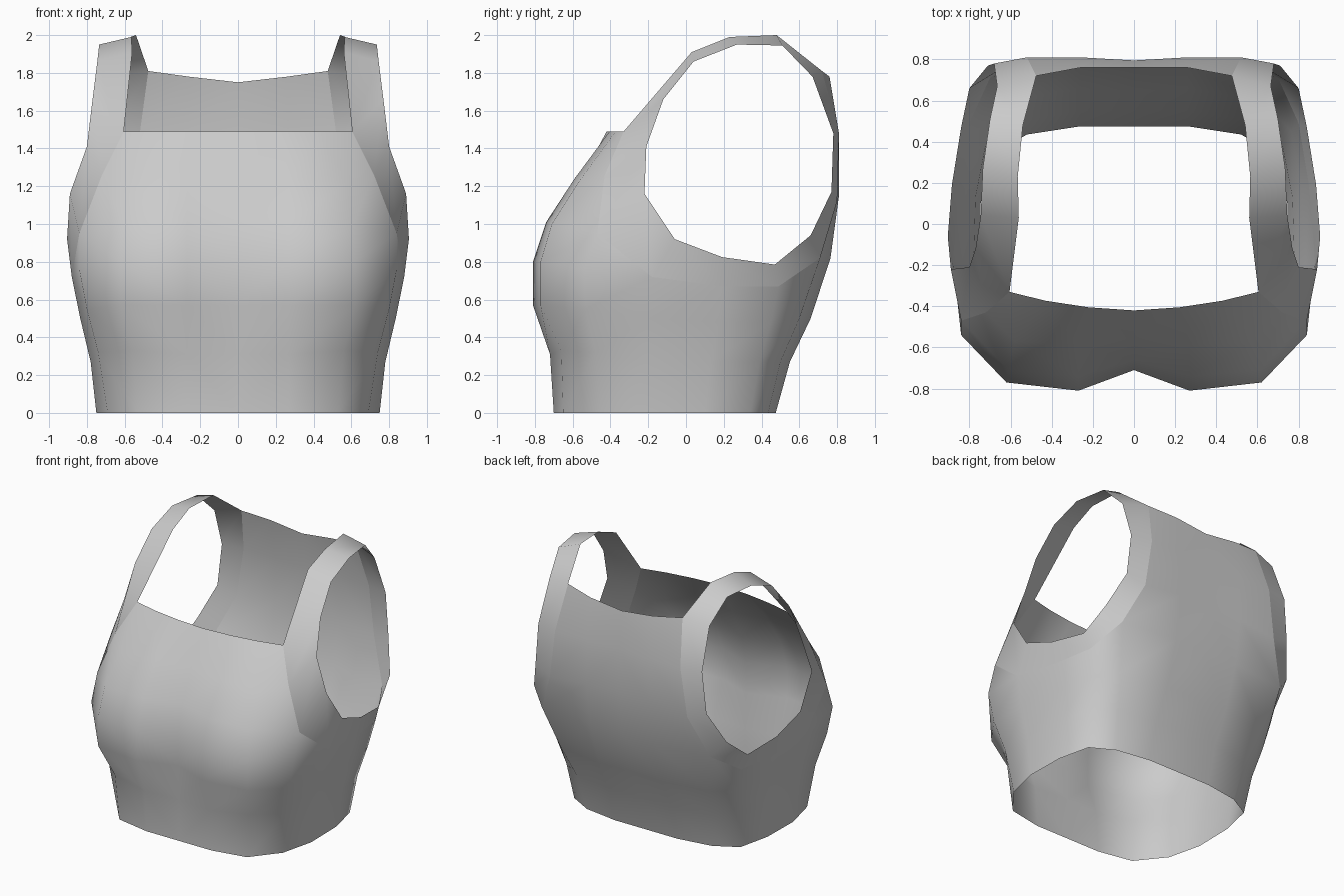
import bpy
from math import radians

if "Cube" in bpy.data.objects:
    bpy.data.objects.remove(bpy.data.objects["Cube"])


def strip(a, b, closed=False):
    """Faces joining two point rows of equal order."""
    n = min(len(a), len(b))
    return [(a[i], b[i], b[(i + 1) % n], a[(i + 1) % n])
            for i in range(n if closed else n - 1)]


def build(name, faces):
    """Weld faces by shared points, mirror across x and shade smooth."""
    index = {}
    polys = [[index.setdefault(p, len(index)) for p in f] for f in faces]
    mesh = bpy.data.meshes.new(name)
    mesh.from_pydata(list(index), [], polys)
    ob = bpy.data.objects.new(name, mesh)
    bpy.context.collection.objects.link(ob)
    bpy.ops.object.select_all(action='DESELECT')
    ob.select_set(True)
    bpy.context.view_layer.objects.active = ob
    mod = ob.modifiers.new("mirror", 'MIRROR')
    mod.merge_threshold = 0.001
    bpy.ops.object.modifier_apply(modifier=mod.name)
    bpy.ops.object.shade_smooth_by_angle(angle=radians(60))
    return ob


# front panel: height, centre y, chest y, then outer chest column and corner
front = [(0, -.70, -.70), (.31, -.70, -.72), (.57, -.71, -.81), (.80, -.71, -.81),
         (1.01, -.66, -.74), (1.24, -.555, -.59), (1.49, -.42, -.405)]
centre = [(0, y, z) for z, y, c in front]
chest = [(.22 if z > 1.4 else .27, c, z) for z, y, c in front]
outer = [(.53, -.65, 0), (.56, -.66, .33), (.62, -.77, .57), (.62, -.77, .80),
         (.61, -.71, 1.0), (.58, -.57, 1.22), (.43, -.373, 1.49)]
corner = [(.69, -.45, 0), (.74, -.48, .32), (.80, -.53, .55), (.84, -.54, .76),
          (.84, -.47, .95), (.72, -.43, 1.26), (.605, -.33, 1.49)]

# side panel under the arm
side_a = [(.75, -.20, 0), (.78, -.20, .27), (.835, -.20, .50), (.88, -.18, .72)]
side_b = [(.745, .10, 0), (.77, .13, .27), (.815, .17, .48), (.85, .19, .67)]
side_c = [(.69, .34, 0), (.72, .39, .27), (.765, .45, .48), (.80, .49, .67)]

# back panel: shoulder blade column and the profile towards the centre
blade = [(.52, .435, 0), (.56, .50, .27), (.62, .60, .50), (.70, .71, .82),
         (.57, .80, 1.12), (.52, .81, 1.48), (.475, .72, 1.81)]
back = [(.475, 0), (.55, .27), (.66, .50), (.765, .82), (.81, 1.15), (.81, 1.48), (.76, 1.78)]
back_mid = [(.26, y, z) for y, z in back]
back_centre = [(0, y - (.015 if .4 < z < 1.6 else 0), z - (.03 if z > 1.6 else 0))
               for y, z in back]

columns = [centre, chest, outer, corner, side_a, side_b, side_c, blade, back_mid, back_centre]
faces = [f for a, b in zip(columns, columns[1:]) for f in strip(a, b)]
faces.append((corner[3], side_a[3], corner[4]))
build("top_body", faces)

# armhole bands and shoulder straps
armhole = [(.77, -.12, 1.66), (.80, -.21, 1.41), (.89, -.22, 1.16), (.905, -.06, .92),
           (.885, .19, .825), (.84, .47, .785), (.80, .66, .94), (.71, .77, 1.17),
           (.68, .78, 1.48), (.665, .67, 1.78), (.70, .51, 1.945), (.735, .27, 1.95),
           (.745, .04, 1.86)]
strap = [(.54, .48, 2.0), (.565, .23, 1.99), (.56, .03, 1.91)]
seam = corner[:3:-1] + [side_a[3], side_b[3], side_c[3]] + blade[3:] + strap
build("armhole_bands", strip(armhole, seam, closed=True))
